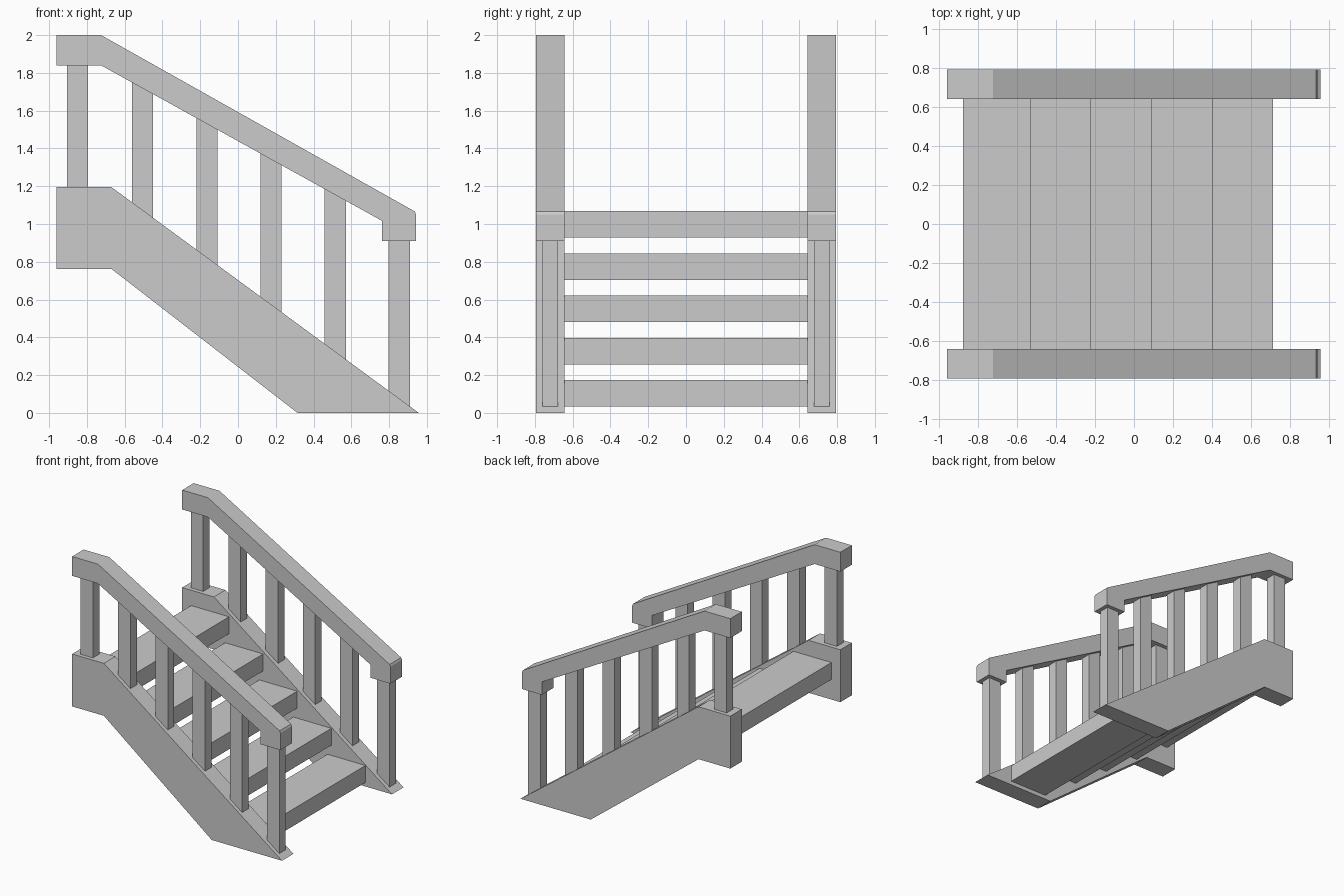
import bpy, bmesh

if "Cube" in bpy.data.objects:
    bpy.data.objects.remove(bpy.data.objects["Cube"])

Y_IN, Y_OUT = 0.643, 0.793


def prism(name, profile, y0, y1):
    """Extrude an (x, z) profile from y0 to y1."""
    bm = bmesh.new()
    face = bm.faces.new([bm.verts.new((x, y0, z)) for x, z in profile])
    ext = bmesh.ops.extrude_face_region(bm, geom=[face])
    moved = [v for v in ext["geom"] if isinstance(v, bmesh.types.BMVert)]
    bmesh.ops.translate(bm, verts=moved, vec=(0, y1 - y0, 0))
    bmesh.ops.recalc_face_normals(bm, faces=bm.faces)
    mesh = bpy.data.meshes.new(name)
    bm.to_mesh(mesh)
    bm.free()
    obj = bpy.data.objects.new(name, mesh)
    bpy.context.collection.objects.link(obj)
    return obj


def line_z(x, a, b):
    """Height at x on the line a-b, flat before a."""
    t = max(0, (x - a[0]) / (b[0] - a[0]))
    return a[1] + t * (b[1] - a[1])


stringer_top = ((-0.67, 1.195), (0.957, 0.0))
rail_under = ((-0.725, 1.84), (0.762, 1.017))

stringer = [(-0.96, 0.762), (-0.96, 1.195), *stringer_top,
            (0.315, 0.0), (-0.67, 0.762)]
rail = [(-0.96, 2.0), (-0.725, 2.0), (0.935, 1.067), (0.943, 1.05),
        (0.943, 0.91), (0.762, 0.91), rail_under[1], rail_under[0], (-0.96, 1.84)]

for side, s in (("front", -1), ("back", 1)):
    # Sloped side board and handrail
    prism(f"{side}_stringer", stringer, s * Y_IN, s * Y_OUT)
    prism(f"{side}_handrail", rail, s * Y_IN, s * Y_OUT)
    # Balusters trimmed to the slopes above and below
    for i, x0 in enumerate((-0.905, -0.562, -0.221, 0.119, 0.459, 0.798)):
        x1 = x0 + 0.112
        if i == 5:
            top0 = top1 = 0.91
        else:
            top0, top1 = line_z(x0, *rail_under), line_z(x1, *rail_under)
        prism(f"{side}_baluster_{i + 1}",
              [(x0, line_z(x0, *stringer_top)), (x1, line_z(x1, *stringer_top)),
               (x1, top1), (x0, top0)], s * 0.677, s * 0.761)

# Open treads between the stringers
for i in range(5):
    x1, z1 = -0.532 + i * 0.3115, 1.068 - i * 0.2237
    x0, z0 = x1 - 0.347, z1 - 0.14
    prism(f"tread_{i + 1}", [(x0, z0), (x1, z0), (x1, z1), (x0, z1)], -Y_IN, Y_IN)
